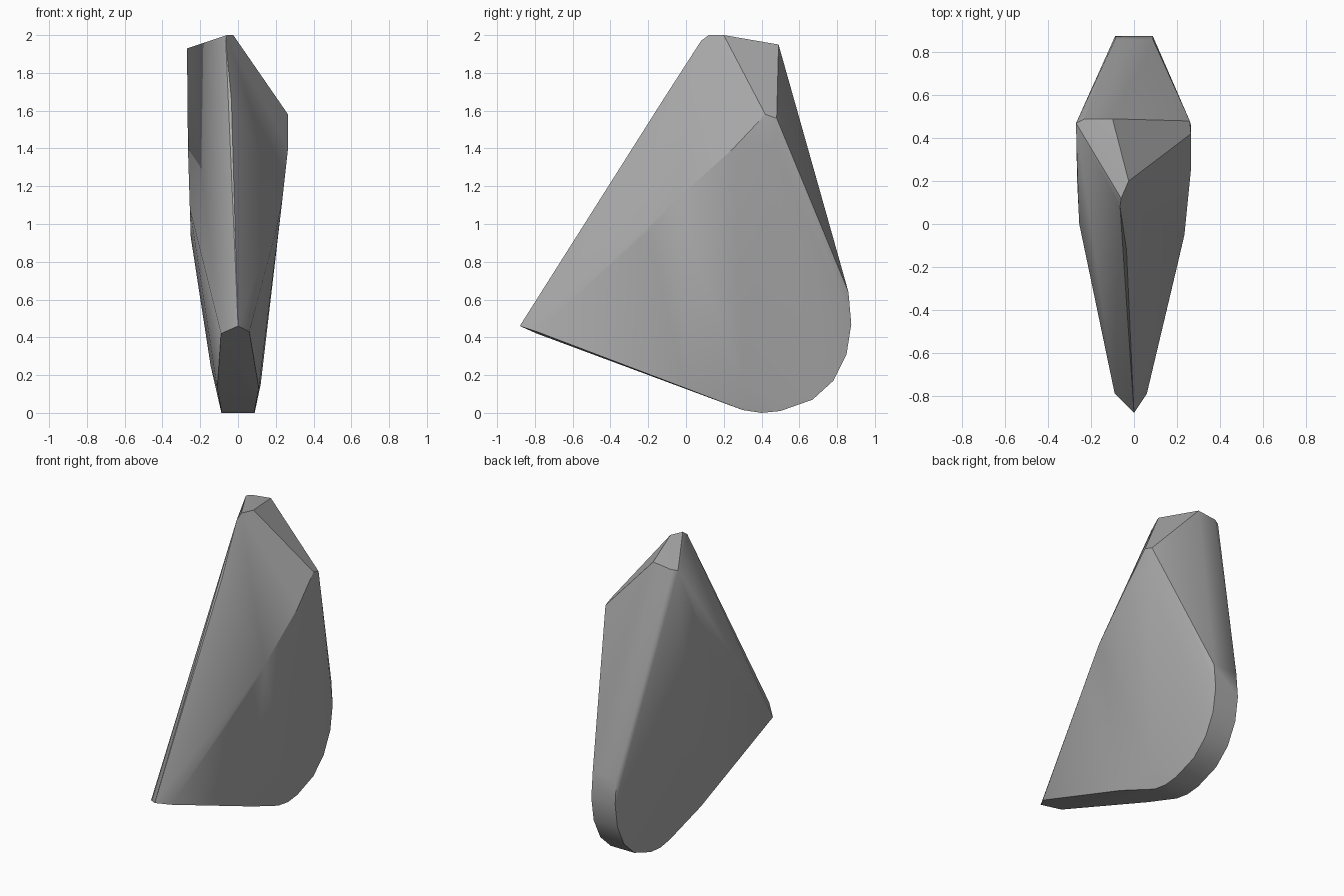
import bpy, bmesh, math

cube = bpy.data.objects.get("Cube")
if cube:
    bpy.data.objects.remove(cube, do_unlink=True)

grey = bpy.data.materials.new("stone_grey")
grey.use_nodes = True
colour = (0.4, 0.4, 0.4, 1)
grey.diffuse_color = colour
grey.node_tree.nodes["Principled BSDF"].inputs["Base Color"].default_value = colour

# Front ridge from the low tip to the summit
ridge = [(0, -.88, .46), (-.035, -.12, 1.66), (-.065, .08, 1.97),
         (-.06, .12, 2), (-.025, .2, 2)]
# Summit facets and the two shoulders
summit = [(-.1, .49, 1.95), (-.27, .47, 1.93), (-.23, .49, 1.935)]
left_shoulder = [(.06, -.79, .43), (.2, -.2, .96), (.235, -.05, 1.13),
                 (.265, .25, 1.4), (.265, .42, 1.58), (.26, .48, 1.56),
                 (.265, .46, 1.4)]
right_shoulder = [(-.09, -.79, .42), (-.255, 0, 1.08), (-.265, .2, 1.4),
                  (-.25, .35, .93)]
# Slanted underside and lower flanks
under = [(.11, 0, .13), (-.11, 0, .13), (-.145, .3, .25), (.12, .3, .15)]
# Rounded lower back rim, the same on both sides
rim_profile = [(.3, .015), (.4, 0), (.5, .01), (.67, .07), (.78, .17),
               (.85, .31), (.875, .47), (.86, .64)]
rim = [(side * .088, y, z) for y, z in rim_profile for side in (-1, 1)]

# Wrap the corner points into a faceted rock
bm = bmesh.new()
for p in ridge + summit + left_shoulder + right_shoulder + under + rim:
    bm.verts.new(p)
hull = bmesh.ops.convex_hull(bm, input=bm.verts[:])
loose = {v for v in hull["geom_interior"] + hull["geom_unused"]
         if isinstance(v, bmesh.types.BMVert)}
bmesh.ops.delete(bm, geom=list(loose), context='VERTS')
bmesh.ops.dissolve_limit(bm, angle_limit=math.radians(1.5),
                         verts=bm.verts[:], edges=bm.edges[:])
bmesh.ops.recalc_face_normals(bm, faces=bm.faces[:])
mesh = bpy.data.meshes.new("rock")
bm.to_mesh(mesh)
bm.free()
mesh.materials.append(grey)

rock = bpy.data.objects.new("rock", mesh)
bpy.context.collection.objects.link(rock)
bpy.ops.object.select_all(action='DESELECT')
rock.select_set(True)
bpy.context.view_layer.objects.active = rock
bpy.ops.object.shade_smooth_by_angle(angle=math.radians(30))
